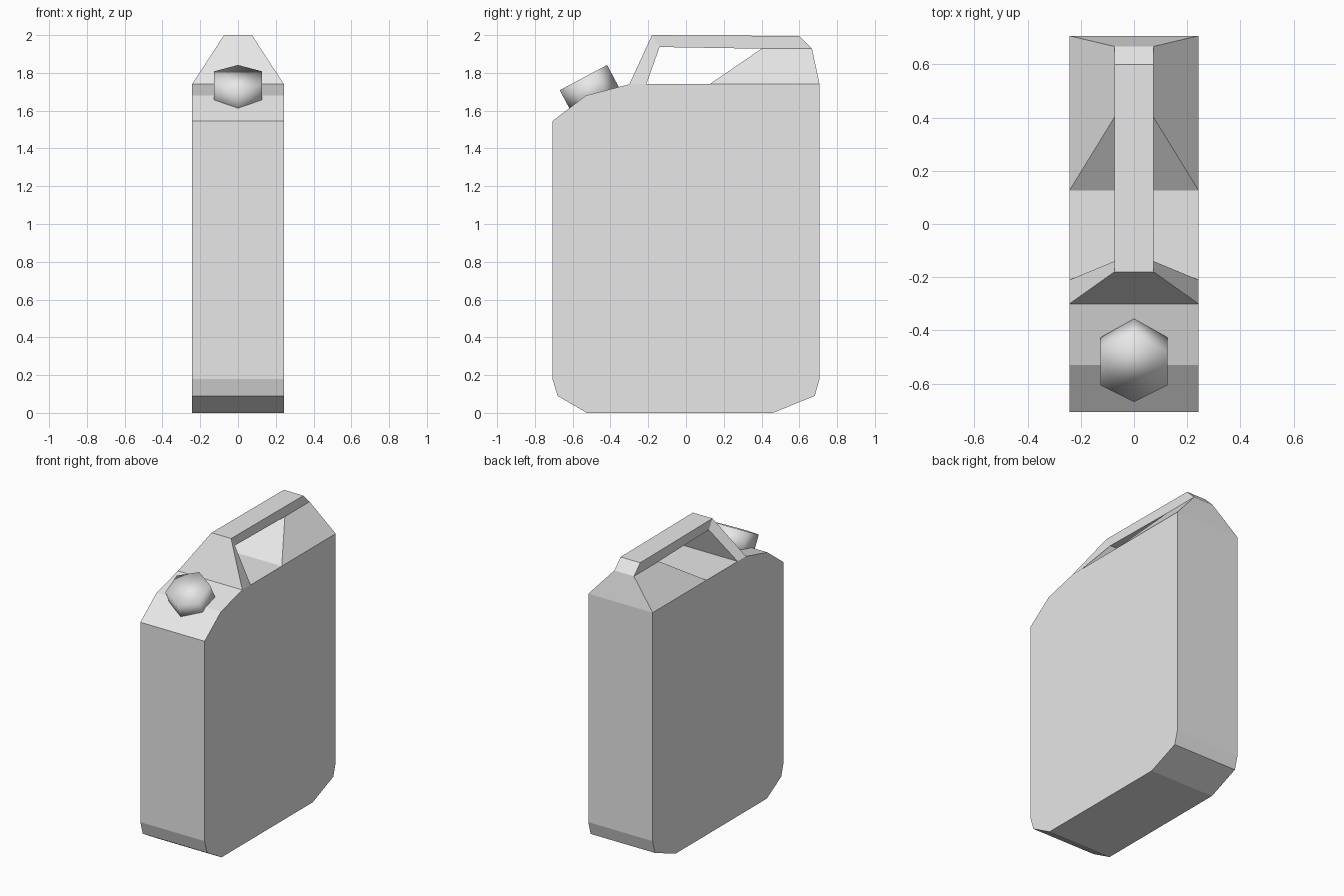
import bpy, bmesh, math
from mathutils import Matrix

old = bpy.data.objects.get("Cube")
if old:
    bpy.data.objects.remove(old, do_unlink=True)

HALF_W, GRIP_W, DECK = 0.243, 0.074, 1.74

grey = bpy.data.materials.new("plain grey")
grey.use_nodes = True
COLOUR = (0.8, 0.8, 0.8, 1)
grey.diffuse_color = COLOUR
grey.node_tree.nodes["Principled BSDF"].inputs["Base Color"].default_value = COLOUR


def finish(name, bm, smooth=False):
    bmesh.ops.recalc_face_normals(bm, faces=bm.faces)
    mesh = bpy.data.meshes.new(name)
    bm.to_mesh(mesh)
    bm.free()
    mesh.materials.append(grey)
    for p in mesh.polygons:
        p.use_smooth = smooth
    obj = bpy.data.objects.new(name, mesh)
    bpy.context.collection.objects.link(obj)
    return obj


# Can body: side profile (y, z) extruded across the width
profile = [(-0.707, 0.18), (-0.68, 0.09), (-0.525, 0), (0.46, 0), (0.682, 0.09),
           (0.707, 0.18), (0.707, DECK), (-0.30, DECK), (-0.53, 1.68), (-0.707, 1.545)]
bm = bmesh.new()
side = bm.faces.new([bm.verts.new((-HALF_W, y, z)) for y, z in profile])
out = bmesh.ops.extrude_face_region(bm, geom=[side], use_keep_orig=True)
moved = [v for v in out["geom"] if isinstance(v, bmesh.types.BMVert)]
bmesh.ops.translate(bm, verts=moved, vec=(2 * HALF_W, 0, 0))
finish("can_body", bm)

# Handle: loft of cross-sections, each (outer y, z), (inner y, z), half width
sections = [((-0.30, DECK), (-0.21, DECK), HALF_W),
            ((-0.18, 2.0), (-0.14, 1.937), GRIP_W),
            ((0.60, 1.995), (0.40, 1.928), GRIP_W),
            ((0.667, 1.928), (0.40, 1.928), GRIP_W),
            ((0.707, DECK), (0.125, DECK), HALF_W)]
bm = bmesh.new()
rings = [[bm.verts.new((x, *p)) for x, p in ((-w, o), (w, o), (w, i), (-w, i))]
         for o, i, w in sections]
for a, b in zip(rings, rings[1:]):
    for k in range(4):
        n = (k + 1) % 4
        bm.faces.new((a[k], a[n], b[n], b[k]))
bmesh.ops.remove_doubles(bm, verts=bm.verts, dist=0.001)
finish("carry_handle", bm)

# Cap: tilted six-sided plug sunk into the sloping shoulder
DEPTH = 0.16
bm = bmesh.new()
bmesh.ops.create_cone(bm, cap_ends=True, segments=6, radius1=0.142, radius2=0.142, depth=DEPTH)
first = max(bm.verts, key=lambda v: v.co.y)
turn = math.pi / 2 - math.atan2(first.co.y, first.co.x)
place = (Matrix.Translation((0, -0.543, 1.775)) @ Matrix.Rotation(math.radians(28), 4, 'X')
         @ Matrix.Translation((0, 0, -DEPTH / 2)) @ Matrix.Diagonal((1.025, 1, 1, 1))
         @ Matrix.Rotation(turn, 4, 'Z'))
bmesh.ops.transform(bm, matrix=place, verts=bm.verts)
finish("filler_cap", bm, smooth=True)
